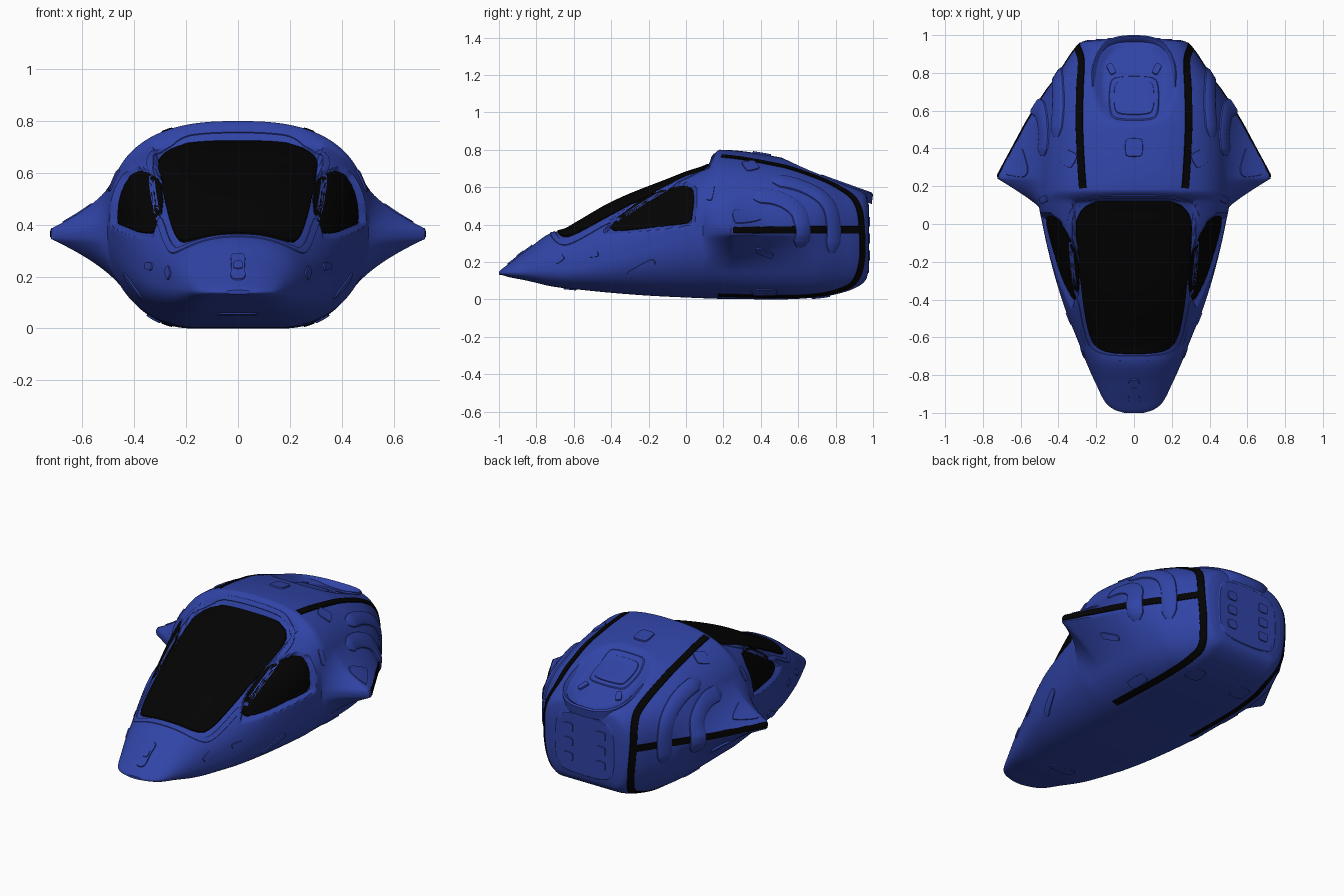
import bpy, bmesh
from math import sin, cos, pi
from mathutils import Vector as V
from mathutils.bvhtree import BVHTree

if "Cube" in bpy.data.objects:
    bpy.data.objects.remove(bpy.data.objects["Cube"])

def material(name, col):
    m = bpy.data.materials.new(name)
    m.diffuse_color = col
    m.use_nodes = True
    m.node_tree.nodes["Principled BSDF"].inputs["Base Color"].default_value = m.diffuse_color
    return m
BLUE = material("blue_paint", (0.03, 0.057, 0.38, 1))
BLACK = material("black_glass", (0.001, 0.001, 0.001, 1))

# Hull stations: y, floor z, floor half width, max half width, its z, roof z, squareness
ST = [(-1, .132, 0, .05, .14, .148, 2), (-.985, .13, .03, .10, .14, .162, 2),
      (-.95, .12, .06, .147, .142, .188, 2), (-.85, .10, .09, .20, .15, .265, 2.1),
      (-.72, .07, .11, .258, .16, .355, 2.3), (-.65, .06, .12, .285, .165, .372, 2.5),
      (-.6, .055, .12, .305, .17, .40, 2.5), (-.42, .037, .13, .375, .21, .505, 2.4),
      (-.2, .02, .14, .44, .28, .615, 2.7), (0, .01, .15, .485, .35, .70, 2.9),
      (.12, .005, .15, .505, .38, .742, 2.9), (.18, .003, .15, .505, .39, .80, 2.6),
      (.5, 0, .17, .49, .39, .76, 2.5), (.7, .01, .18, .45, .38, .695, 2.6),
      (.85, .04, .18, .365, .36, .635, 2.8), (.93, .075, .18, .31, .35, .60, 3),
      (.965, .11, .17, .275, .34, .565, 3.2), (.975, .15, .14, .24, .33, .52, 3.2)]
# Window outlines: windscreen seen from the top, side window from the side
SCREEN = [(-.315, .12), (0, .125), (.315, .12), (.30, -.2), (.25, -.58), (.19, -.68), (0, -.695), (-.19, -.68),
          (-.25, -.58), (-.30, -.2)]
WIN = [(-.42, .365), (-.37, .435), (-.28, .505), (-.18, .565), (-.08, .60), (.015, .61), (.045, .58), (.042, .50),
       (.03, .41), (-.03, .40), (-.15, .388), (-.3, .368)]

def inside(outline, a, b):
    """Distance inside a clockwise convex outline (negative outside)."""
    d = 9
    for (x0, y0), (x1, y1) in zip(outline, outline[1:] + outline[:1]):
        ex, ey = x1 - x0, y1 - y0
        d = min(d, (ey * (a - x0) - ex * (b - y0)) / (ex * ex + ey * ey)**.5)
    return d

def slope(i, k):
    d = [(ST[j + 1][k] - ST[j][k]) / (ST[j + 1][0] - ST[j][0])
         for j in (max(i - 1, 0), min(i, len(ST) - 2))]
    return 0 if d[0] * d[1] <= 0 else 2 * d[0] * d[1] / (d[0] + d[1])

def station(y):
    i = max(j for j in range(len(ST) - 1) if ST[j][0] <= y)
    a, b = ST[i], ST[i + 1]
    h = b[0] - a[0]
    t = (y - a[0]) / h
    return [a[k] * (2*t**3 - 3*t*t + 1) + b[k] * (3*t*t - 2*t**3)
            + h * (slope(i, k) * (t**3 - 2*t*t + t) + slope(i + 1, k) * (t**3 - t*t))
            for k in range(1, 7)]

def smooth(t):
    t = min(max(t, 0), 1)
    return t * t * (3 - 2 * t)

def resample(pts, n):
    acc = [0]
    for p, q in zip(pts, pts[1:]):
        acc.append(acc[-1] + (q - p).length)
    out, j = [], 0
    for i in range(n):
        s = acc[-1] * i / (n - 1)
        while j < len(pts) - 2 and acc[j + 1] < s:
            j += 1
        out.append(pts[j].lerp(pts[j + 1], (s - acc[j]) / max(acc[j + 1] - acc[j], 1e-9)))
    return out

def section(y):
    zb, wb, wm, zm, zt, n = station(y)
    pts = [V((wb * i / 20, y, zb)) for i in range(20)]
    for i in range(150):
        a = pi / 2 * i / 150
        pts.append(V((wb + (wm - wb) * sin(a)**(2/2.2), y, zm - (zm - zb) * cos(a)**(2/2.2))))
    for i in range(201):
        a = pi / 2 * i / 200
        pts.append(V((wm * max(cos(a), 0)**(2/n), y, zm + (zt - zm) * sin(a)**(2/n))))
    pts[-1].x = 0
    f = min((y - .09) / .15, (.76 - y) / .50)
    for p in pts:
        # side fin flare
        if f > 0:
            g = max(0, 1 - max(0, abs(p.z - .365) - .02) / .2)
            p.x += .218 * min(f, 1)**1.15 * g**1.9 * smooth(p.x / .35)
        # rear roof scoop and sunken windows
        if p.z > zm:
            d = (abs(p.x / .23)**2.7 + abs((y - .76) / .25)**2.7)**(1/2.7)
            p.z -= .045 * smooth((1 - d) / .35)
            if -.72 < y < .2:
                s, w = inside(SCREEN, p.x, y), inside(WIN, y, p.z)
                p.z -= .022 * smooth((s + .015) / .02) * smooth((y + .45) / .4)
                if p.x > .2:
                    p.x -= .028 * smooth((w + .018) / .02)
    return resample(pts, 110)

def make(name, bm, mat, mirror=False):
    me = bpy.data.meshes.new(name)
    bm.to_mesh(me)
    bm.free()
    me.materials.append(mat)
    ob = bpy.data.objects.new(name, me)
    bpy.context.collection.objects.link(ob)
    if mirror:
        ob.modifiers.new("mirror", 'MIRROR').use_mirror_merge = False
    return ob

def loft(bm, rows, closed):
    for a, b in zip(rows, rows[1:]):
        n = len(a)
        for i in range(n if closed else n - 1):
            j = (i + 1) % n
            bm.faces.new((a[i], a[j], b[j], b[i]))

# Hull body
bm = bmesh.new()
ys = sorted({round(-1 + .01 * i, 3) for i in range(198)} | {s[0] for s in ST} | {.97, .9749, -.993})
rows = []
for y in ys:
    half = section(min(y, .97499))
    rows.append([bm.verts.new(p) for p in half + [V((-p.x, p.y, p.z)) for p in half[-2:0:-1]]])
loft(bm, rows, True)
bm.faces.new(rows[0])
bm.faces.new(rows[-1])
bmesh.ops.recalc_face_normals(bm, faces=bm.faces)
bmesh.ops.triangulate(bm, faces=[f for f in bm.faces if len(f.verts) > 4])
TREE = BVHTree.FromBMesh(bm)
make("hull", bm, BLUE)

VIEWS = {'top': lambda a, b: ((a, b, 3), (0, 0, -1)), 'bottom': lambda a, b: ((a, b, -3), (0, 0, 1)),
         'side': lambda a, b: ((3, a, b), (-1, 0, 0)), 'front': lambda a, b: ((a, -3, b), (0, 1, 0)),
         'back': lambda a, b: ((a, 3, b), (0, -1, 0))}

def cast(view, a, b):
    o, d = VIEWS[view](a, b)
    p, n, _, _ = TREE.ray_cast(V(o), V(d))
    if p is None:
        p, n, _, _ = TREE.find_nearest(V(o) + V(d) * 2.5)
    return p, n

def chaikin(pts, closed, it=3):
    pts = [V(p) for p in pts]
    for _ in range(it):
        q = [] if closed else [pts[0]]
        for i in range(len(pts) if closed else len(pts) - 1):
            a, b = pts[i], pts[(i + 1) % len(pts)]
            q += [a.lerp(b, .25), a.lerp(b, .75)]
        pts = q if closed else q + [pts[-1]]
    return pts

def patch(name, view, outline, mat=BLUE, h=.008, mirror=False, rings=5, it=2):
    """Raised plate following the hull inside a 2D outline."""
    pts = chaikin(outline, True, it)
    pts = resample(pts + pts[:1], 73)[:-1]
    c = sum(pts, V((0, 0))) / len(pts)
    bm = bmesh.new()
    rows, s = [], 0
    for k in range(rings + 1):
        r = 1 if k == 0 else (.985 if rings > 8 and k == 1 else .95 * (1 - (k - 1) / rings))
        row = []
        for q in pts:
            p, n = cast(view, *(c + (q - c) * r))
            row.append(bm.verts.new(p + n * (h if k else -.004)))
        rows.append(row)
    loft(bm, rows, True)
    bm.faces.new(rows[-1])
    bm.normal_update()
    for f in bm.faces:
        s += f.normal.dot(cast(view, *c)[1]) * f.calc_area()
    if s < 0:
        bmesh.ops.reverse_faces(bm, faces=bm.faces)
    return make(name, bm, mat, mirror)

def band(name, pts, width, mat=BLUE, h=.004, mirror=False, closed=False, taper=False, n=120):
    """Strip of given width that hugs the hull along a 3D path."""
    pts = chaikin(pts, closed)
    pts = resample(pts + pts[:1] if closed else pts, n)
    bm = bmesh.new()
    rows = []
    for i, p in enumerate(pts):
        a = pts[i - 1] if i else (pts[-2] if closed else p)
        b = pts[i + 1] if i < n - 1 else (pts[1] if closed else p)
        c, nn, _, _ = TREE.find_nearest(p)
        side = nn.cross(b - a).normalized()
        e = min(1, .15 + min(i, n - 1 - i) / (n * .1))**.5 if taper else 1
        row = []
        for s, k in ((-1, -.4), (-.9, .5), (-.6, 1), (0, 1), (.6, 1), (.9, .5), (1, -.4)):
            q, qn, _, _ = TREE.find_nearest(c + side * (s * e * width / 2))
            row.append(bm.verts.new(q + nn * (h * e * k if taper else h * (k > 0))))
        rows.append(row)
    loft(bm, rows, False)
    return make(name, bm, mat, mirror)

def rect(x, y, w, h, a=0, c=.72):
    return [(x + i*w/2*cos(a) - j*h/2*sin(a), y + i*w/2*sin(a) + j*h/2*cos(a))
            for i, j in ((-1, -c), (-1, c), (-c, 1), (c, 1), (1, c), (1, -c), (c, -1), (-c, -1))]

# Glass
patch("windscreen", 'top', SCREEN, BLACK, .006, rings=16, it=2)
patch("side_window", 'side', WIN, BLACK, .004, True, rings=12, it=1)

# Thin frame around the windscreen
rim = [cast('top', x * 1.1, (y + .28) * 1.05 - .28)[0] for x, y in chaikin(SCREEN, True, 2)]
band("windscreen_frame", rim, .03, h=.004, closed=True, n=200)

# Black stripes
band("hoop_stripe", [(.28, .19, .79), (.295, .5, .73), (.295, .75, .66), (.29, .88, .59), (.30, .93, .5), (.30, .94, .37),
     (.28, .94, .2), (.26, .90, .06), (.26, .8, .03), (.27, .6, .02), (.28, .17, .02)], .042, BLACK, mirror=True, n=200)
band("waist_stripe", [cast('side', .25 + .03 * i, .372)[0] for i in range(24)], .042, BLACK, mirror=True)

# Swept ribs on the flanks
for i, (path, w) in enumerate([([(.36, .55), (.48, .55), (.60, .48), (.62, .40), (.61, .28)], .10),
                               ([(.46, .64), (.62, .61), (.75, .53), (.79, .42), (.78, .25)], .095)]):
    band(f"flank_rib_{i + 1}", [cast('side', a, b)[0] for a, b in path], w, h=.014, mirror=True, taper=True)

# Roof hatches and scoop lip
patch("roof_hatch_rim", 'top', rect(0, .665, .27, .24), h=.006)
patch("roof_hatch", 'top', rect(0, .665, .22, .19), h=.011)
patch("roof_panel", 'top', rect(0, .405, .095, .10))
patch("scoop_tab", 'top', rect(.12, .82, .035, .06, -.5), h=.010, mirror=True)
patch("roof_side_panel", 'top', rect(.345, .345, .075, .085, .5), h=.006, mirror=True)
bm = bmesh.new()
rows = []
for i in range(49):
    a = -.1 + (pi + .2) * i / 48
    row = []
    for r, dz in ((.82, -.05), (.9, -.012), (.97, .002), (1, -.006), (.97, -.06)):
        sx, sy = abs(cos(a))**.75 * (1 if cos(a) > 0 else -1), abs(sin(a))**.75 * (1 if sin(a) > 0 else -1)
        y = .765 + .235 * r * sy
        row.append(bm.verts.new((.225 * r * sx, y, .603 - (y - .9) * .36 + dz)))
    rows.append(row)
loft(bm, rows, False)
bmesh.ops.recalc_face_normals(bm, faces=bm.faces)
make("scoop_lip", bm, BLUE)

# Fin panels
patch("fin_panel", 'top', [(.545, .24), (.585, .40), (.60, .40), (.685, .27), (.67, .255)], h=.005, mirror=True)
patch("fin_intake", 'side', rect(.42, .25, .10, .03, -.4), h=.010, mirror=True)

# Tail plate with vents
patch("tail_plate", 'back', rect(0, .325, .42, .38), h=.004, rings=8)
for r in range(3):
    patch(f"tail_vent_{r + 1}", 'back', rect(.11, .235 + .09 * r, .065, .055), h=.010, mirror=True)

# Nose fitting, chin slot, lamps and vents
patch("nose_fitting", 'front', [(-.032, .29), (.032, .29), (.025, .24), (.033, .185), (-.033, .185), (-.025, .24)], h=.006)
patch("nose_sensor", 'front', rect(0, .24, .035, .03), h=.010)
patch("chin_slot", 'bottom', rect(0, -.62, .16, .07), h=.006)
for i, (a, b, w, h, r) in enumerate([(-.68, .215, .06, .035, .6), (-.5, .24, .065, .03, .1),
                                     (-.24, .165, .17, .04, .5), (.13, .57, .035, .085, -.2)]):
    patch(f"side_vent_{i + 1}", 'side', rect(a, b, w, h, r), h=.006, mirror=True)

# Belly panels
patch("belly_pad", 'side', rect(.42, .04, .14, .03), h=.006, mirror=True)
patch("belly_rear_panel", 'bottom', rect(.16, .72, .1, .1), h=.006, mirror=True)

for o in bpy.context.scene.objects:
    o.select_set(True)
    bpy.context.view_layer.objects.active = o
bpy.ops.object.shade_smooth_by_angle(angle=.6)
